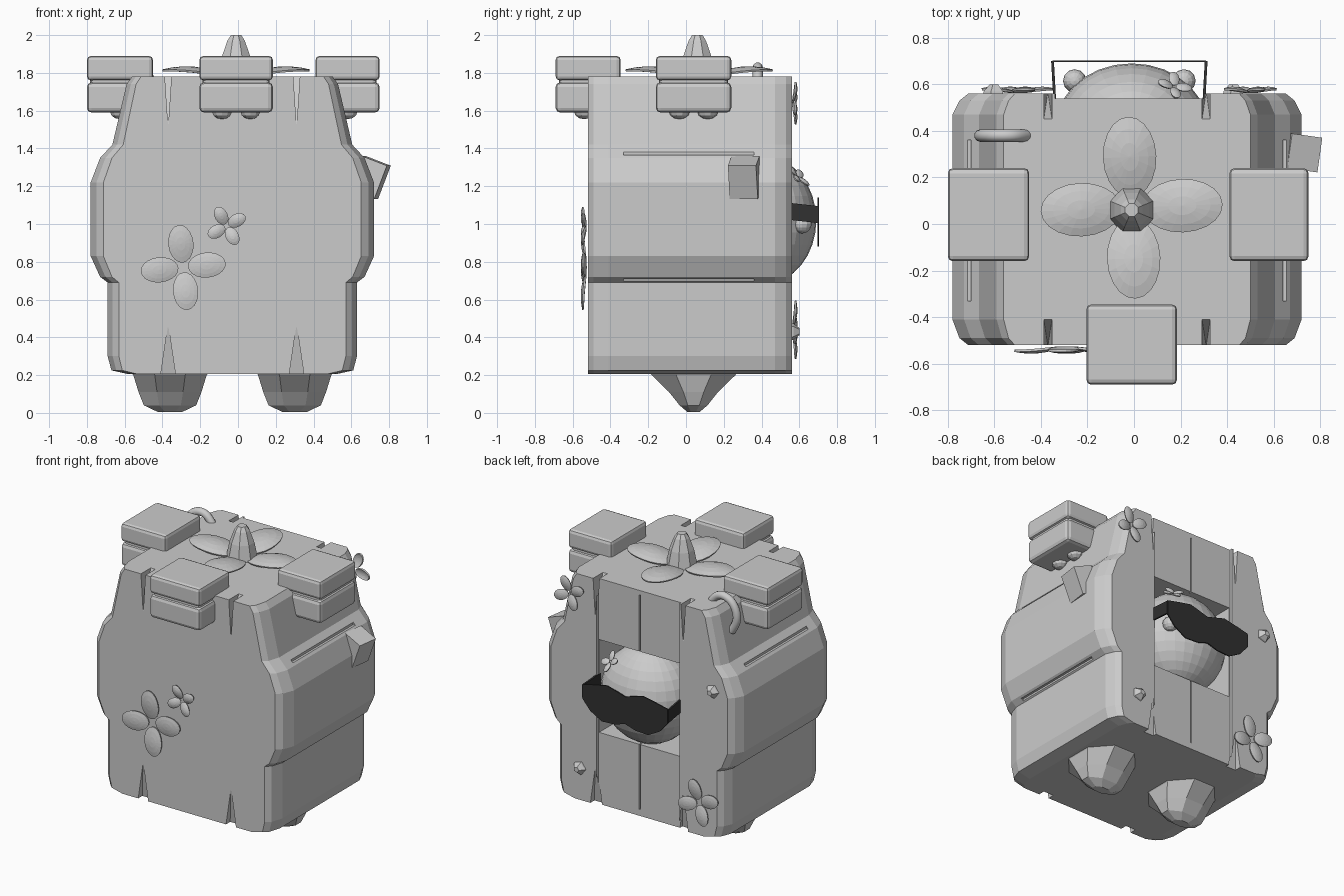
import bpy, bmesh
from math import sin, cos, pi, radians
from mathutils import Matrix, Vector

if "Cube" in bpy.data.objects:
    bpy.data.objects.remove(bpy.data.objects["Cube"])

CX = -0.03  # body symmetry plane


def mesh_object(name, verts, faces):
    me = bpy.data.meshes.new(name)
    me.from_pydata(verts, [], faces)
    bm = bmesh.new()
    bm.from_mesh(me)
    bmesh.ops.recalc_face_normals(bm, faces=bm.faces)
    bm.to_mesh(me)
    bm.free()
    ob = bpy.data.objects.new(name, me)
    bpy.context.collection.objects.link(ob)
    return ob


def loft(name, rings):
    n = len(rings[0])
    verts = [p for r in rings for p in r]
    faces = [(k * n + i, k * n + (i + 1) % n, (k + 1) * n + (i + 1) % n, (k + 1) * n + i)
             for k in range(len(rings) - 1) for i in range(n)]
    faces += [tuple(range(n)), tuple(range(len(verts) - n, len(verts)))]
    return mesh_object(name, verts, faces)


def turned(name, x, y, levels, n=8):
    """Stack of elliptical rings (rx, ry, z)."""
    return loft(name, [[(x + rx * cos((i + .5) * 2 * pi / n), y + ry * sin((i + .5) * 2 * pi / n), z)
                        for i in range(n)] for rx, ry, z in levels])


def box(name, center, size, rot=(0, 0, 0), bevel=0):
    bpy.ops.mesh.primitive_cube_add(size=1, location=center, rotation=rot)
    ob = bpy.context.object
    ob.name = name
    ob.scale = size
    bpy.ops.object.transform_apply(location=False, rotation=False, scale=True)
    if bevel:
        m = ob.modifiers.new("bevel", 'BEVEL')
        m.width, m.segments = bevel, 2
    return ob


def ball(name, center, radii, seg=24, rings=14):
    bpy.ops.mesh.primitive_uv_sphere_add(segments=seg, ring_count=rings, location=center)
    ob = bpy.context.object
    ob.name = name
    ob.scale = radii
    return ob


def flower(name, center, normal, size, lift, spin=0.0, up=(0, 0, 1)):
    """Four arched petals around a centre, facing along the normal."""
    w = Vector(normal).normalized()
    u = Vector(up).cross(w).normalized()
    basis = Matrix((u, w.cross(u), w)).transposed()
    verts, faces, n = [], [], 20
    for k in range(4):
        turn = Matrix.Rotation(k * pi / 2 + spin, 3, 'Z')
        base = len(verts)
        for s in (.02, .35, .7, 1):
            for i in range(n):
                a = 2 * pi * i / n
                r, t = .56 + .44 * s * cos(a), .29 * s * sin(a)
                h = lift * (sin(min(r, 1) * 2.3) - .7 * (t / .29) ** 2 * .5)
                verts.append(basis @ (turn @ Vector((r * size, t * size, h))) + Vector(center))
        for j in range(3):
            for i in range(n):
                faces.append((base + j * n + i, base + j * n + (i + 1) % n,
                              base + (j + 1) * n + (i + 1) % n, base + (j + 1) * n + i))
        faces.append(tuple(base + i for i in range(n)))
    ob = mesh_object(name, verts, faces)
    m = ob.modifiers.new("thickness", 'SOLIDIFY')
    m.thickness, m.offset = .01, 0
    return ob


# Body: bulged side profile lofted front to back
half = [(.55, .205), (.64, .225), (.66, .30), (.66, .69), (.70, .72), (.75, .83), (.75, 1.22),
        (.70, 1.35), (.635, 1.42), (.56, 1.74), (.53, 1.782)]
outline = half + [(-x, z) for x, z in reversed(half)]
body = loft("body", [[(CX + x * sx, y, z) for x, z in outline]
                     for y, sx in ((-.52, .91), (-.49, .96), (-.41, 1), (.47, 1), (.53, .96), (.56, .91))])


def cut(ob):
    ob.hide_render = True
    ob.hide_set(True)
    m = body.modifiers.new("cut", 'BOOLEAN')
    m.object, m.operation, m.solver = ob, 'DIFFERENCE', 'EXACT'


# Rear channel, window opening and seam
cut(box("channel_cutter", (-.02, .59, 1), (.64, .1, 2)))
cut(box("window_cutter", (-.02, .5, 1.03), (.63, .7, .65)))
cut(box("seam_cutter", (-.02, .55, 1), (.008, .06, 1.5)))
# Pinched notches at the top and bottom edges
for x in (-.37, .31):
    for y in (-.523, .563):
        for z, w in ((.203, .055), (1.785, .025)):
            cut(turned("notch_cutter", x, y, [(.001, .001, z - .26), (w, .16 if z > 1 else .07, z),
                                               (.001, .001, z + .26)], 4))
# Side panel grooves
for s in (-1, 1):
    for z in (.70, 1.375):
        cut(box("groove_cutter", (CX + s * .70, .015, z), (.06, .69, .02)))

# Feet
for side, x in (("left", -.36), ("right", .30)):
    turned(side + "_foot", x, .04, [(.23, .26, .225), (.21, .24, .2), (.18, .14, .11), (.15, .08, .04), (.07, .035, .005)])

# Top spike
turned("top_spike", -.01, .06, [(.105, .105, 1.77), (.08, .08, 1.89), (.05, .05, 1.97), (.03, .03, 2.0)])

# Layered blocks around the top
for name, x, y, sx, sy in (("left_block", -.625, .04, .35, .40), ("right_block", .58, .04, .34, .40),
                           ("front_block", -.01, -.518, .39, .345)):
    box(name + "_lid", (x, y, 1.825), (sx, sy, .13), bevel=.022)
    box(name + "_core", (x, y, 1.74), (sx - .035, sy - .035, .26), bevel=.02)
    box(name + "_base", (x, y, 1.67), (sx, sy, .16), bevel=.025)
    for s in (-1, 1):
        ox, oy = (.075 * s, -.02) if name == "front_block" else (0, .075 * s)
        ball(name + "_knob", (x + ox, y + oy, 1.595), (.055, .055, .04), 10, 6)

# Flowers on the top, front, back and head
flower("top_flower", (-.01, .07, 1.765), (0, 0, 1), .39, .065, .04, (0, 1, 0))
flower("front_flower_large", (-.29, -.522, .77), (0, -1, 0), .225, .03, .1)
flower("front_flower_small", (-.06, -.522, .99), (0, -1, 0), .11, .03, .5)
flower("back_flower_upper", (.50, .56, 1.64), (0, 1, 0), .12, .025, .4)
flower("back_flower_lower", (-.50, .56, .44), (0, 1, 0), .16, .025, .3)
flower("head_flower", (.17, .585, 1.245), (.3, .6, .6), .075, .02, .4)

# Small studs on the back
for x, z in ((-.6, 1.24), (.43, .43)):
    stud = turned("back_stud", 0, 0, [(.055, .055, -.02), (.045, .045, .02), (.02, .02, .05)], 5)
    stud.location = (x, .55, z)
    stud.rotation_euler = (-pi / 2, 0, 0)

# Head in the window, with ears
ball("head", (-.01, .42, 1.02), (.325, .27, .335), 28, 16)
for s in (-1, 1):
    ball("ear", (-.02 + s * .235, .615, 1.0), (.05, .05, .05), 12, 8)

# Dark visor with side straps
black = bpy.data.materials.new("dark")
black.diffuse_color = (.03, .03, .03, 1)
black.use_nodes = True
black.node_tree.nodes["Principled BSDF"].inputs["Base Color"].default_value = black.diffuse_color
top = [(-.33, 1.10), (-.24, 1.12), (-.14, 1.14), (-.05, 1.115), (0, 1.10)]
low = [(0, .91), (-.08, .885), (-.18, .88), (-.27, .93), (-.33, 1.0)]
left = low + top[:-1]
shape = left + [(0, 1.10)] + [(-x, z) for x, z in reversed(left[1:])]
visor = loft("visor", [[(-.02 + x, y, z) for x, z in shape] for y in (.695, .703)])
visor.data.materials.append(black)
for s in (-1, 1):
    x = -.02 + s * .33
    strap = loft("visor_strap", [[(x + dx - s * (.01 if y < .6 else 0), y, z + dz)
                                  for dx, dz in ((-.006, -.045), (.006, -.045), (.006, .045), (-.006, .045))]
                                 for y, z in ((.52, 1.07), (.70, 1.05))])
    strap.data.materials.append(black)

# Tilted box on the right side
box("side_box", (.70, .31, 1.245), (.14, .15, .19), (0, radians(21), radians(-8)))

# Arched handle at the rear left
curve = bpy.data.curves.new("handle", 'CURVE')
curve.dimensions = '3D'
curve.bevel_depth, curve.bevel_resolution, curve.use_fill_caps = .027, 3, True
path = [(-.455, 1.75), (-.49, 1.81), (-.55, 1.835), (-.62, 1.81), (-.66, 1.74), (-.66, 1.66), (-.62, 1.60)]
sp = curve.splines.new('NURBS')
sp.points.add(len(path) - 1)
for p, (x, z) in zip(sp.points, path):
    p.co = (x, .38, z, 1)
sp.use_endpoint_u, sp.order_u, sp.resolution_u = True, 3, 4
bpy.context.collection.objects.link(bpy.data.objects.new("handle", curve))
